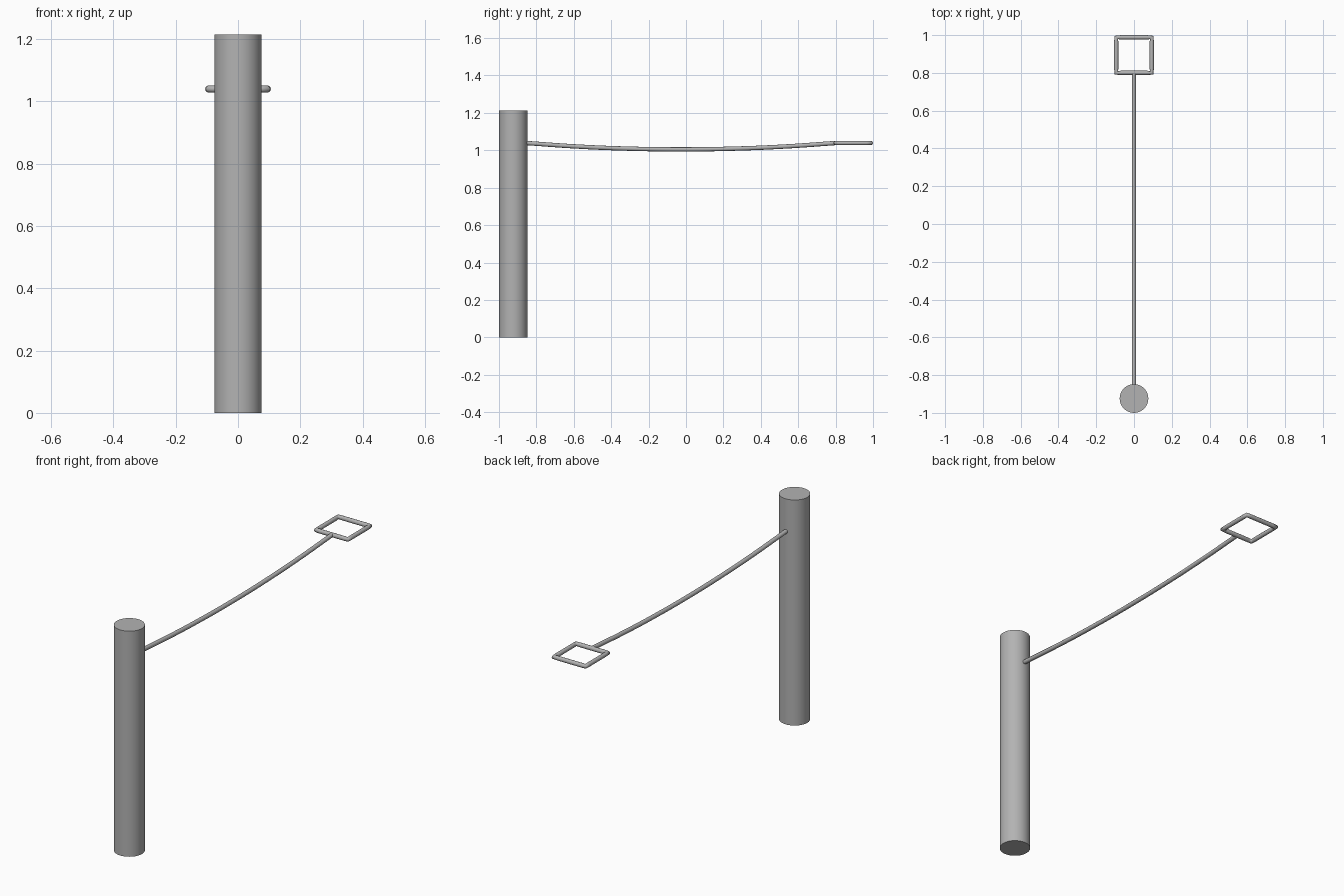
import bpy
from math import radians

if "Cube" in bpy.data.objects:
    bpy.data.objects.remove(bpy.data.objects["Cube"])

POST_Y, POST_R, POST_H = -0.924, 0.076, 1.214
RING_Y, RING_HALF, TUBE_R, LEVEL = 0.894, 0.094, 0.0115, 1.039

steel = bpy.data.materials.new("dark_grey")
steel.diffuse_color = (0.45, 0.45, 0.45, 1)
steel.use_nodes = True
steel.node_tree.nodes["Principled BSDF"].inputs["Base Color"].default_value = steel.diffuse_color


def tube(name, points, handle, cyclic=False):
    """Round tube swept along a bezier path."""
    curve = bpy.data.curves.new(name, 'CURVE')
    curve.dimensions = '3D'
    curve.bevel_depth = TUBE_R
    curve.bevel_resolution = 4
    curve.resolution_u = 12
    curve.use_fill_caps = True
    curve.materials.append(steel)
    spline = curve.splines.new('BEZIER')
    spline.bezier_points.add(len(points) - 1)
    for bp, co in zip(spline.bezier_points, points):
        bp.co = co
        bp.handle_left_type = bp.handle_right_type = handle
    spline.use_cyclic_u = cyclic
    obj = bpy.data.objects.new(name, curve)
    bpy.context.collection.objects.link(obj)
    return obj


# Upright post
bpy.ops.mesh.primitive_cylinder_add(vertices=32, radius=POST_R, depth=POST_H,
                                    location=(0, POST_Y, POST_H / 2))
post = bpy.context.object
post.name = "post"
post.data.materials.append(steel)
bpy.ops.object.shade_smooth_by_angle(angle=radians(30))

# Sagging rope from post to end loop
start, end, sag = POST_Y + POST_R - 0.006, RING_Y - RING_HALF, 0.034
rope = []
for i in range(7):
    t = i / 6
    rope.append((0, start + (end - start) * t, LEVEL - sag * 4 * t * (1 - t)))
tube("rope", rope, 'AUTO')

# Square end loop, its bars narrowing slightly towards the corners
h = RING_HALF
corners = ((-h, -h), (h, -h), (h, h), (-h, h))
loop = []
for (ax, ay), (bx, by) in zip(corners, corners[1:] + corners[:1]):
    for t in (0, 0.12, 0.88):
        loop.append((ax + (bx - ax) * t, RING_Y + ay + (by - ay) * t, LEVEL))
tube("end_loop", loop, 'VECTOR', cyclic=True)
